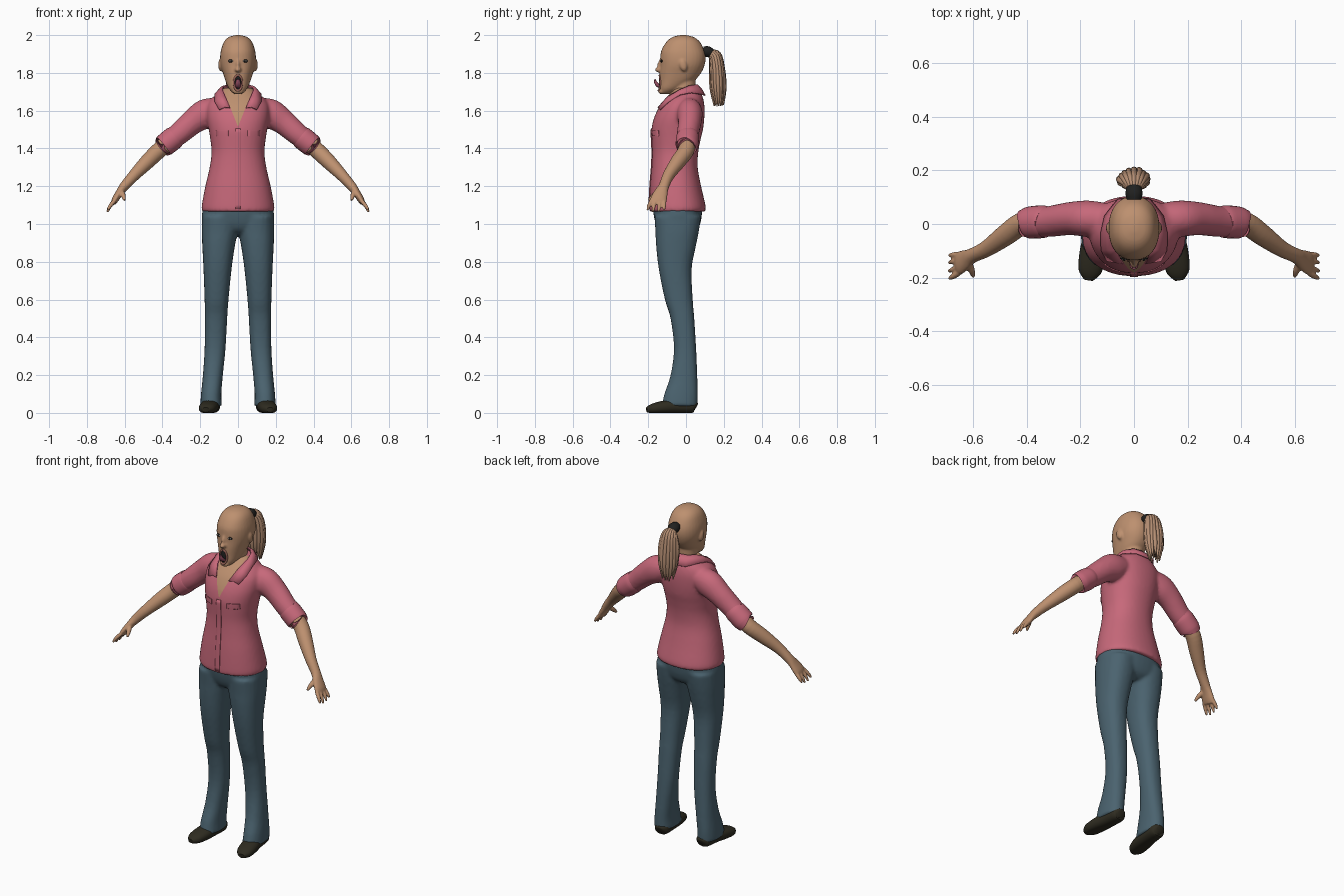
import bpy, bmesh, math, random
from mathutils import Vector, Matrix

if "Cube" in bpy.data.objects:
    bpy.data.objects.remove(bpy.data.objects["Cube"])
random.seed(4)


def material(name, rgb):
    m = bpy.data.materials.new(name)
    m.use_nodes = True
    m.diffuse_color = (*rgb, 1)
    m.node_tree.nodes["Principled BSDF"].inputs["Base Color"].default_value = (*rgb, 1)
    return m


SKIN = material("skin", (.51, .28, .16))
PINK = material("pink cloth", (.57, .14, .195))
DENIM = material("blue denim", (.07, .125, .16))
SHOE = material("dark leather", (.028, .025, .015))
HAIR = material("hair", (.46, .27, .17))
SHADE = material("dark hair", (.12, .07, .045))
BLACK = material("black", (.015, .015, .014))
TONGUE = material("tongue", (.3, .075, .12))
LIP = material("lips", (.33, .13, .1))
WHITE = material("eye white", (.6, .55, .5))


def spline(rows, k=4):
    """Smooth the section list so it passes through every row."""
    r = [Vector(v) for v in rows]
    r = [r[0]] + r + [r[-1]]
    out = []
    for a, b, c, d in zip(r, r[1:], r[2:], r[3:]):
        for j in range(k):
            t = j / k
            out.append((b * 2 + (c - a) * t + (a * 2 - b * 5 + c * 4 - d) * t ** 2
                        + (b * 3 - a - c * 3 + d) * t ** 3) * .5)
    return out + [r[-1]]


def loft(bm, rows, ref=(0, 1, 0), upright=False, n=24, power=2, floor=-1):
    """Skin rows of (x, y, z, radius_u, radius_v) with capped ends."""
    rows = spline(rows)
    pos = [r.xyz for r in rows]
    rings = []
    for i, r in enumerate(rows):
        t = Vector((0, 0, 1)) if upright else (pos[min(i + 1, len(pos) - 1)] - pos[max(i - 1, 0)]).normalized()
        u = t.cross(Vector(ref)).normalized()
        v = u.cross(t)
        ring = []
        for k in range(n):
            a = math.tau * k / n
            c, s = (math.copysign(abs(f(a)) ** (2 / power), f(a)) for f in (math.cos, math.sin))
            p = pos[i] + u * c * r[3] + v * s * r[4]
            p.z = max(p.z, floor)
            ring.append(bm.verts.new(p))
        rings.append(ring)
    for a, b in zip(rings, rings[1:]):
        for k in range(n):
            bm.faces.new((a[k - 1], a[k], b[k], b[k - 1]))
    bm.faces.new(rings[0])
    bm.faces.new(rings[-1])


def stack(bm, rows, **kw):
    """Loft from rows of (z, x_min, x_max, y_front, y_back)."""
    loft(bm, [((a + b) / 2, (f + k) / 2, z, (b - a) / 2, (k - f) / 2) for z, a, b, f, k in rows],
         upright=True, **kw)


def sym(rows):
    return [(z, -w, w, f, b) for z, w, f, b in rows]


def ball(bm, at, size, tilt=0):
    m = Matrix.Translation(at) @ Matrix.Rotation(tilt, 4, "X") @ Matrix.Diagonal((*size, 1))
    bmesh.ops.create_uvsphere(bm, u_segments=16, v_segments=10, radius=1, matrix=m)


def mirror(bm):
    geo = bmesh.ops.duplicate(bm, geom=bm.verts[:] + bm.edges[:] + bm.faces[:])["geom"]
    for v in geo:
        if isinstance(v, bmesh.types.BMVert):
            v.co.x *= -1


def finish(bm, name, mat, voxel=0, smooth=0, thick=0):
    bmesh.ops.recalc_face_normals(bm, faces=bm.faces[:])
    me = bpy.data.meshes.new(name)
    bm.to_mesh(me)
    bm.free()
    ob = bpy.data.objects.new(name, me)
    bpy.context.collection.objects.link(ob)
    bpy.ops.object.select_all(action="DESELECT")
    bpy.context.view_layer.objects.active = ob
    ob.select_set(True)
    if voxel:
        mod = ob.modifiers.new("Fuse", "REMESH")
        mod.mode, mod.voxel_size = "VOXEL", voxel
        bpy.ops.object.modifier_apply(modifier="Fuse")
        mod = ob.modifiers.new("Soften", "SMOOTH")
        mod.iterations = smooth
        bpy.ops.object.modifier_apply(modifier="Soften")
    if thick:
        mod = ob.modifiers.new("Thickness", "SOLIDIFY")
        mod.thickness, mod.offset = thick, 0
    ob.data.materials.clear()
    ob.data.materials.append(mat)
    bpy.ops.object.shade_smooth_by_angle(angle=math.radians(50))
    bpy.context.view_layer.update()
    return ob


def front(ob, x, z, lift=0):
    """Point on the front surface of an object."""
    hit, p, _, _ = ob.ray_cast((x, -1, z), (0, 1, 0))
    return Vector((x, (p.y if hit else -.05) - lift, z))


def sheet(bm, rows):
    grid = [[bm.verts.new(p) for p in r] for r in rows]
    for a, b in zip(grid, grid[1:]):
        for k in range(len(a) - 1):
            bm.faces.new((a[k], a[k + 1], b[k + 1], b[k]))


# Shirt: sleeves blended into the body
bm = bmesh.new()
loft(bm, [(.09, .015, 1.61, .06, .06), (.17, .02, 1.585, .078, .068), (.24, .02, 1.54, .067, .062),
          (.31, .01, 1.48, .06, .058), (.37, .007, 1.432, .054, .054)])
mirror(bm)
stack(bm, sym([(1.065, .187, -.192, .1), (1.09, .193, -.195, .105), (1.2, .173, -.19, .08),
               (1.3, .15, -.182, .062), (1.38, .14, -.179, .065), (1.45, .147, -.182, .078),
               (1.5, .155, -.183, .09), (1.56, .165, -.17, .097), (1.62, .165, -.142, .098),
               (1.66, .145, -.112, .092), (1.69, .108, -.085, .082), (1.72, .075, -.06, .065)]),
      n=40, power=2.2)
shirt = finish(bm, "shirt", PINK, .01, 4)

# Open neckline: cut a V and colour the inside as skin
shirt.data.materials.append(SKIN)
bm = bmesh.new()
bm.from_mesh(shirt.data)
V_LOW, V_SLOPE = 1.515, .4
for s in (1, -1):
    bmesh.ops.bisect_plane(bm, geom=bm.verts[:] + bm.edges[:] + bm.faces[:],
                           plane_co=(0, 0, V_LOW), plane_no=(s, 0, -V_SLOPE))
for f in bm.faces:
    c = f.calc_center_median()
    f.material_index = int(c.y < 0 and abs(c.x) < (c.z - V_LOW) * V_SLOPE)
bm.to_mesh(shirt.data)
bm.free()
bpy.context.view_layer.update()

# Collar
bm = bmesh.new()
inner = [(0, .06, 1.735), (.045, .052, 1.735), (.075, .015, 1.73), (.083, -.03, 1.71),
         front(shirt, .068, 1.675, .008), front(shirt, .042, 1.615, .006)]
outer = [(0, .1, 1.68), (.06, .092, 1.685), (.108, .03, 1.695), (.122, -.03, 1.685),
         front(shirt, .122, 1.645, .008), front(shirt, .1, 1.605, .008)]
mid = [(Vector(a) + Vector(b)) / 2 + Vector((0, 0, .008)) for a, b in zip(inner, outer)]
sheet(bm, [inner, mid, outer])
mirror(bm)
bmesh.ops.remove_doubles(bm, verts=bm.verts[:], dist=.0005)
finish(bm, "collar", PINK, thick=.008)

# Button strip and chest pocket flaps
for name, x0, x1, z0, z1, both in (("button_strip", -.014, .014, 1.08, 1.505, False),
                                   ("pocket_flaps", .05, .115, 1.465, 1.495, True)):
    bm = bmesh.new()
    sheet(bm, [[front(shirt, x0 + (x1 - x0) * i / 4, z0 + (z1 - z0) * j / 20, .002) for i in range(5)]
               for j in range(21)])
    if both:
        mirror(bm)
    finish(bm, name, PINK, thick=.005)

# Rolled cuffs
bm = bmesh.new()
loft(bm, [(.333, .009, 1.462, .055, .055), (.338, .009, 1.458, .061, .061),
          (.39, .005, 1.416, .06, .06), (.395, .004, 1.412, .053, .053)])
mirror(bm)
finish(bm, "sleeve_cuffs", PINK)

# Forearms and hands
bm = bmesh.new()
loft(bm, [(.36, .008, 1.44, .044, .044), (.42, 0, 1.388, .043, .043), (.48, -.042, 1.33, .04, .04),
          (.55, -.092, 1.258, .031, .031), (.602, -.117, 1.2, .025, .028), (.628, -.133, 1.165, .02, .037),
          (.65, -.145, 1.13, .018, .044), (.66, -.15, 1.11, .013, .04)])
for d, drop in ((-.034, .01), (-.012, 0), (.012, .002), (.033, .012)):
    loft(bm, [(.652, -.148 + d, 1.125, .011, .011), (.675, -.155 + d * 1.2, 1.098, .0105, .0105),
              (.691, -.16 + d * 1.3, 1.063 + drop, .006, .006)], n=10)
loft(bm, [(.618, -.145, 1.172, .014, .014), (.607, -.172, 1.15, .013, .013),
          (.6, -.197, 1.125, .007, .007)], ref=(1, 0, 0), n=10)
mirror(bm)
finish(bm, "arms_and_hands", SKIN, .005, 2)

# Trousers
bm = bmesh.new()
stack(bm, [(.035, .085, .2, -.128, .06), (.1, .088, .196, -.115, .062), (.2, .08, .186, -.082, .06),
           (.34, .066, .177, -.064, .054), (.5, .057, .176, -.082, .044), (.6, .05, .177, -.112, .036),
           (.76, .034, .183, -.144, .03), (.88, .017, .189, -.158, .052), (.96, .002, .192, -.162, .068),
           (1.04, 0, .19, -.168, .08)], power=2.3)
mirror(bm)
stack(bm, sym([(.945, .05, -.11, .03), (.97, .15, -.145, .062), (1.02, .19, -.166, .08),
               (1.1, .184, -.178, .088)]), n=40, power=2.3)
finish(bm, "trousers", DENIM, .01, 4)

# Shoes
bm = bmesh.new()
loft(bm, [(.137, .054, .03, .02, .02), (.138, .035, .035, .042, .035), (.145, -.05, .036, .047, .038),
          (.155, -.12, .03, .05, .034), (.165, -.178, .022, .042, .026), (.17, -.208, .016, .018, .013)],
     ref=(0, 0, 1), floor=0, power=2.3)
mirror(bm)
finish(bm, "shoes", SHOE)

# Head, ears, nose, chin and neck
bm = bmesh.new()
ball(bm, (.092, -.015, 1.842), (.013, .021, .034), .25)
mirror(bm)
stack(bm, sym([(2, .012, -.03, .0), (1.99, .048, -.07, .04), (1.965, .074, -.103, .073), (1.92, .09, -.13, .097),
               (1.88, .095, -.136, .104), (1.84, .092, -.136, .098), (1.8, .08, -.139, .08),
               (1.76, .067, -.139, .045), (1.72, .05, -.14, -.02), (1.7, .034, -.136, -.06),
               (1.688, .018, -.128, -.09)]), n=32, power=2.2)
stack(bm, sym([(1.6, .07, -.085, .06), (1.67, .06, -.08, .052), (1.74, .056, -.072, .05),
               (1.82, .055, -.06, .055)]))
ball(bm, (0, -.143, 1.817), (.017, .022, .014))
ball(bm, (0, -.135, 1.845), (.01, .016, .034), -.25)
ball(bm, (0, -.127, 1.702), (.028, .02, .016))
head = finish(bm, "head", SKIN, .006, 3)

# Eyes
for name, mat, x, size in (("eye_rims", BLACK, .037, (.016, .005, .0085)),
                           ("eye_whites", WHITE, .037, (.0125, .008, .0055)),
                           ("pupils", BLACK, .037, (.007, .0095, .0058))):
    bm = bmesh.new()
    ball(bm, front(head, x, 1.863), size)
    mirror(bm)
    finish(bm, name, mat)

# Open mouth, lips and tongue
bm = bmesh.new()
ball(bm, front(head, 0, 1.747), (.019, .005, .04))
finish(bm, "mouth_opening", BLACK)
bm = bmesh.new()
ring = [front(head, .021 * math.sin(a), 1.747 + .041 * math.cos(a)) for a in
        (math.tau * i / 12 for i in range(13))]
loft(bm, [(*p, .006, .006) for p in ring], n=10)
finish(bm, "lips", LIP)
bm = bmesh.new()
loft(bm, [(0, -.11, 1.728, .01, .016), (0, -.142, 1.73, .01, .017), (0, -.158, 1.745, .009, .015),
          (0, -.166, 1.766, .004, .008)], ref=(1, 0, 0), n=14)
finish(bm, "tongue", TONGUE)

# Ponytail: band, dark core and loose strands
bm = bmesh.new()
loft(bm, [(0, .09, 1.915, .024, .026), (0, .115, 1.912, .029, .032), (0, .142, 1.9, .022, .026)], ref=(1, 0, 0))
finish(bm, "hair_band", BLACK)
bm = bmesh.new()
loft(bm, [(0, .13, 1.9, .015, .02), (0, .16, 1.87, .026, .04), (0, .168, 1.77, .027, .044),
          (0, .172, 1.66, .012, .025)], ref=(1, 0, 0))
finish(bm, "ponytail_core", SHADE)
bm = bmesh.new()
COUNT = 16
for i in range(COUNT):
    a = math.tau * i / COUNT
    dx, dy, r = math.cos(a) * .05, math.sin(a) * .03, random.uniform(.9, 1.15)
    loft(bm, [(dx * .2, .125, 1.905 + dy * .4, .008, .008), (dx * .7, .153 + dy * .7, 1.89 + dy * .4, .011, .011),
              (dx * r, .165 + dy, 1.82, .012, .012), (dx * .95, .17 + dy * r, 1.72, .012, .012),
              (dx * .6, .174 + dy * .8, 1.62 + random.uniform(0, .04), .003, .003)], ref=(1, 0, 0), n=8)
finish(bm, "ponytail_strands", HAIR)
